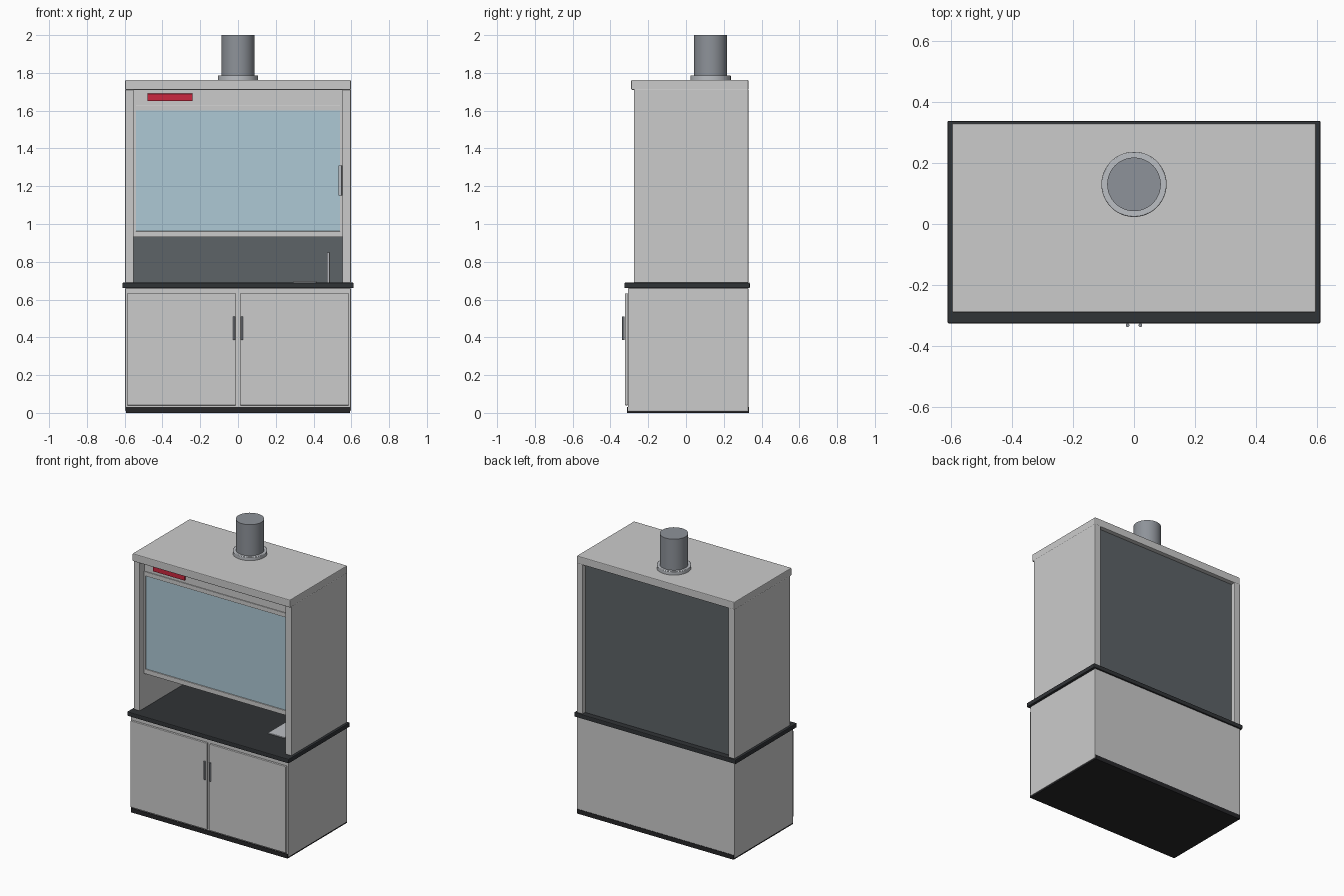
import bpy

if "Cube" in bpy.data.objects:
    bpy.data.objects.remove(bpy.data.objects["Cube"])


def material(name, rgb):
    m = bpy.data.materials.new(name)
    m.diffuse_color = (*rgb, 1)
    m.use_nodes = True
    m.node_tree.nodes["Principled BSDF"].inputs["Base Color"].default_value = m.diffuse_color
    return m


DARK = material("dark_resin", (0.03, 0.033, 0.037))
BLACK = material("black_base", (0.02, 0.02, 0.022))
LINER = material("dark_liner", (0.11, 0.125, 0.135))
DOOR = material("pale_door", (0.72, 0.72, 0.74))
STEEL = material("steel", (0.27, 0.29, 0.32))
PALE = material("pale_steel", (0.5, 0.52, 0.55))
GLASS = material("blue_glass", (0.42, 0.58, 0.66))
RED = material("red_panel", (0.6, 0.02, 0.05))


def finish(ob, name, mat, bevel):
    ob.name = name
    if mat:
        ob.data.materials.append(mat)
    if bevel:
        b = ob.modifiers.new("edge", 'BEVEL')
        b.width, b.segments, b.limit_method = bevel, 2, 'ANGLE'
    return ob


def box(name, x, y, z, mat=None, bevel=0.003):
    """Box from (min, max) ranges on each axis."""
    bpy.ops.mesh.primitive_cube_add(
        size=1, location=[(a + b) / 2 for a, b in (x, y, z)])
    ob = bpy.context.object
    ob.scale = [b - a for a, b in (x, y, z)]
    bpy.ops.object.transform_apply(location=False, rotation=False, scale=True)
    return finish(ob, name, mat, bevel)


def tube(name, x, y, z, r, mat, sides=48, bevel=0):
    """Upright cylinder, z is a (min, max) range."""
    bpy.ops.mesh.primitive_cylinder_add(
        vertices=sides, radius=r, depth=z[1] - z[0], location=(x, y, sum(z) / 2))
    bpy.ops.object.shade_smooth_by_angle()
    return finish(bpy.context.object, name, mat, bevel)


# Base cabinet, plinth and worktop
box("plinth", (-0.594, 0.594), (-0.312, 0.333), (0, 0.03), BLACK, 0)
box("base_cabinet", (-0.597, 0.597), (-0.308, 0.33), (0.01, 0.66))
box("worktop", (-0.612, 0.612), (-0.326, 0.338), (0.66, 0.69), DARK, 0.005)

# Doors, pull handles, hood side walls
for s, side in ((-1, "left"), (1, "right")):
    def span(a, b):
        return tuple(sorted((s * a, s * b)))
    box("door_" + side, span(0.01, 0.588), (-0.323, -0.307), (0.04, 0.632), DOOR)
    tube("door_handle_" + side, s * 0.021, -0.332, (0.385, 0.51), 0.006, STEEL, 16)
    box("hood_wall_" + side, span(0.552, 0.597), (-0.275, 0.33), (0.69, 1.715))
    box("sash_stile_" + side, span(0.541, 0.552), (-0.23, -0.205), (0.93, 1.63), None, 0)

# Hood roof, header and back panel
box("hood_roof", (-0.597, 0.597), (-0.29, 0.33), (1.71, 1.763), None, 0.005)
box("header", (-0.552, 0.552), (-0.225, -0.19), (1.63, 1.712), None, 0)
box("back_panel", (-0.552, 0.552), (0.28, 0.3), (0.69, 1.712), LINER, 0)
box("control_panel", (-0.48, -0.24), (-0.235, -0.224), (1.65, 1.69), RED)

# Sliding sash
box("sash_bottom_rail", (-0.552, 0.552), (-0.23, -0.205), (0.93, 0.962), None, 0.002)
box("sash_top_rail", (-0.552, 0.552), (-0.23, -0.205), (1.6, 1.63), None, 0.002)
box("sash_glass", (-0.542, 0.542), (-0.223, -0.215), (0.96, 1.602), GLASS, 0)
box("sash_handle", (0.532, 0.55), (-0.25, -0.228), (1.15, 1.31), PALE)

# Cup sink and tap
box("sink_plate", (0.29, 0.415), (-0.09, 0.1), (0.688, 0.697), PALE)
tube("tap", 0.478, 0.1, (0.69, 0.85), 0.008, PALE, 16)

# Exhaust flue
tube("flue_collar", 0, 0.13, (1.76, 1.787), 0.107, PALE, 48, 0.003)
tube("flue_pipe", 0, 0.13, (1.78, 2.0), 0.088, STEEL)
